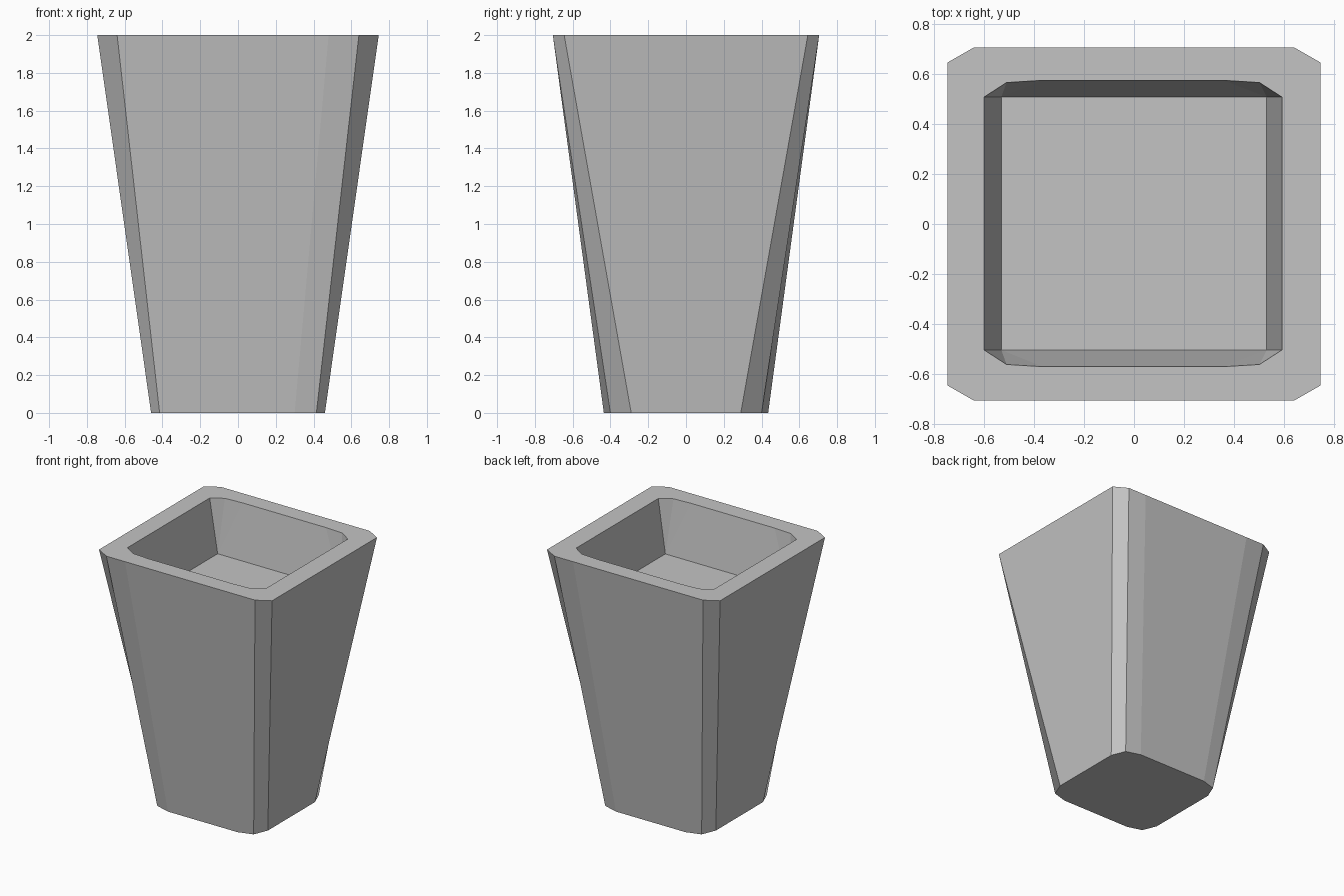
import bpy
import bmesh

if "Cube" in bpy.data.objects:
    bpy.data.objects.remove(bpy.data.objects["Cube"], do_unlink=True)


def make_material(name, rgb):
    mat = bpy.data.materials.new(name)
    mat.use_nodes = True
    color = (*rgb, 1.0)
    mat.diffuse_color = color
    mat.node_tree.nodes["Principled BSDF"].inputs["Base Color"].default_value = color
    return mat


def ring(bm, corner, z, shift=(0, 0)):
    """Mirror one corner outline into all four corners, counter-clockwise."""
    points = []
    for sx, sy in ((1, 1), (-1, 1), (-1, -1), (1, -1)):
        order = corner if sx * sy > 0 else corner[::-1]
        points += [(sx * x + shift[0], sy * y + shift[1], z) for x, y in order]
    return [bm.verts.new(p) for p in points]


bm = bmesh.new()

# Base outline, outer rim, inner rim and recessed floor
rings = [
    ring(bm, [(0.46, 0.29), (0.415, 0.40), (0.30, 0.435)], 0.0),
    ring(bm, [(0.745, 0.645), (0.64, 0.705), (0.48, 0.705)], 2.0),
    ring(bm, [(0.595, 0.505), (0.505, 0.563), (0.36, 0.572)], 2.0, (-0.004, 0.002)),
    ring(bm, [(0.53, 0.505)] * 3, 1.585, (0, 0.002)),
]

# Tapered sides, flat rim and recess walls
for low, high in zip(rings, rings[1:]):
    count = len(low)
    for i in range(count):
        j = (i + 1) % count
        bm.faces.new((low[i], low[j], high[j], high[i]))

# Underside and recess floor
bm.faces.new(rings[0][::-1])
bm.faces.new(rings[-1][1::3])
bmesh.ops.remove_doubles(bm, verts=bm.verts[:], dist=0.001)

mesh = bpy.data.meshes.new("tapered_planter")
bm.to_mesh(mesh)
bm.free()
mesh.materials.append(make_material("concrete grey", (0.55, 0.55, 0.55)))
planter = bpy.data.objects.new("tapered_planter", mesh)
bpy.context.collection.objects.link(planter)
